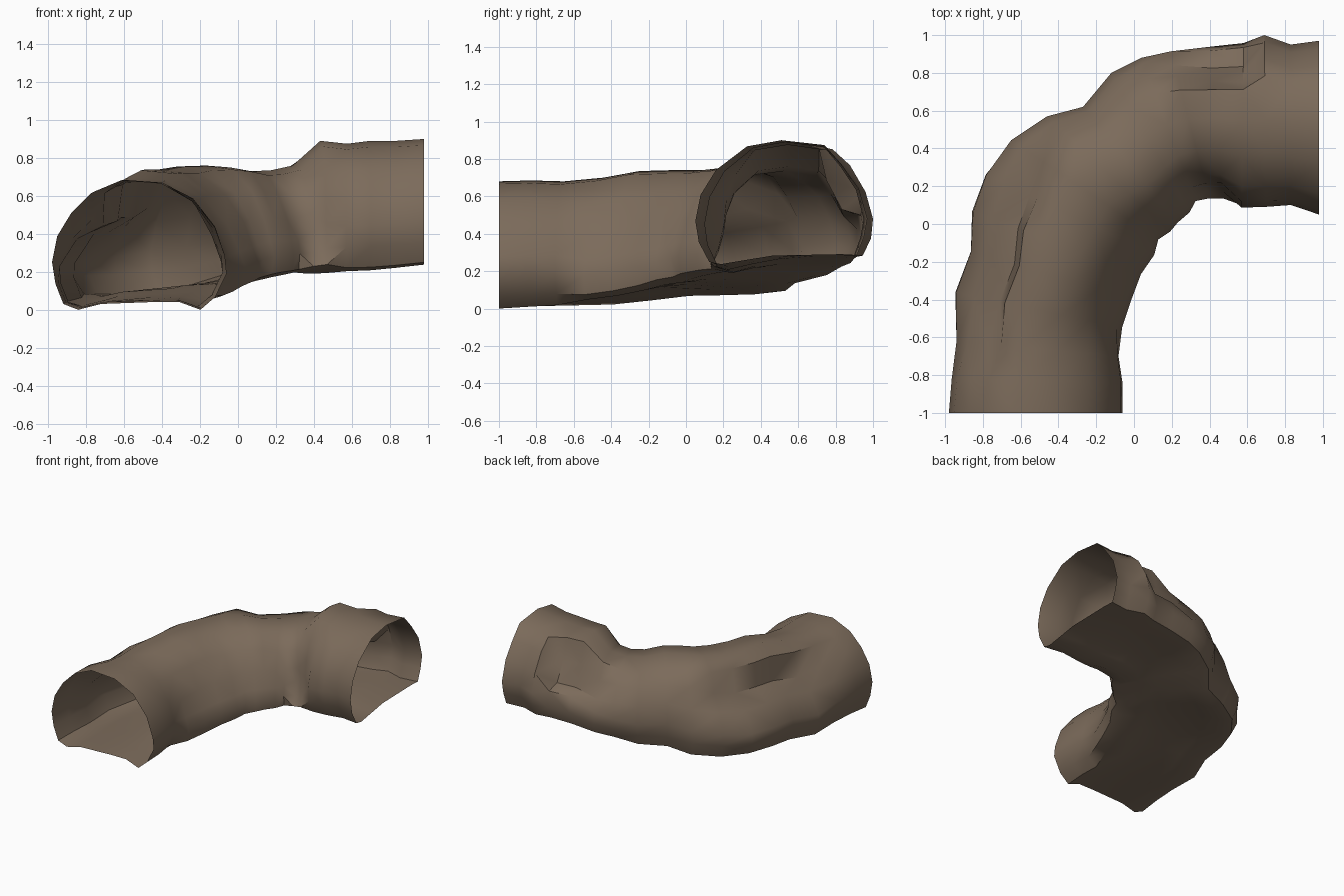
import bpy, bmesh, math, random

if "Cube" in bpy.data.objects:
    bpy.data.objects.remove(bpy.data.objects["Cube"])

random.seed(4)

rock = bpy.data.materials.new("brown rock")
rock.diffuse_color = (0.20, 0.147, 0.104, 1)
rock.use_nodes = True
rock.node_tree.nodes["Principled BSDF"].inputs["Base Color"].default_value = rock.diffuse_color

# Arch profiles at each mouth: (0 inner .. 1 outer, 0 floor .. 1 roof)
FRONT = [(.01, .41), (.07, .64), (.2, .86), (.38, .98), (.61, 1), (.78, .9),
         (.89, .75), (.97, .57), (1, .37), (.98, .2), (.935, .045), (.85, 0),
         (.72, .045), (.42, .06), (.27, .06), (.15, 0), (.065, .1), (0, .28)]
SIDE = [(0, .35), (.03, .56), (.12, .76), (.3, .95), (.5, 1), (.75, .96),
        (.85, .8), (.95, .6), (1, .35), (.98, .2), (.94, .05), (.85, .06),
        (.7, .06), (.45, .06), (.3, .03), (.15, 0), (.08, .02), (.02, .18)]

# Local shape changes (profile point: position) for ranges of stations
LEDGE = {4: (.58, 1), 5: (.69, .9), 6: (.72, .63), 7: (.88, .52), 8: (.98, .3)}
FAR_LEDGE = {5: (.7, .95), 6: (.755, .7), 7: (.84, .45), 8: (.96, .4)}
SLOPED_WALL = {0: (.05, .33), 1: (.11, .54), 2: (.21, .78), 17: (.015, .2),
               16: (.03, .05), 15: (.12, .02)}
HOLLOW_WALL = {0: (.1, .38), 1: (.12, .55), 2: (.17, .75), 17: (.06, .2),
               16: (0, .08)}
CHANGES = [(range(3, 7), LEDGE, 1), (range(2, 8, 5), LEDGE, .6),
           (range(13, 15), FAR_LEDGE, 1), (range(12, 13), FAR_LEDGE, .5),
           (range(3, 12), SLOPED_WALL, .9), (range(12, 14), HOLLOW_WALL, .9)]

# Stations round the bend: inner x, y, outer x, y, inner floor, outer floor, roof
STATIONS = [
    (-.06, -1, -.98, -1, 0, 0, .68),
    (-.06, -.84, -.965, -.82, .01, .01, .685),
    (-.08, -.7, -.95, -.62, .02, .01, .68),
    (-.05, -.55, -.96, -.36, .04, .01, .70),
    (0, -.4, -.88, -.14, .06, .03, .735),
    (.05, -.27, -.87, .07, .09, .05, .74),
    (.12, -.17, -.8, .27, .125, .045, .74),
    (.14, -.09, -.66, .45, .14, .045, .755),
    (.2, -.05, -.46, .57, .16, .055, .76),
    (.24, 0, -.27, .62, .17, .1, .75),
    (.3, .05, -.12, .8, .18, .15, .73),
    (.33, .11, .04, .88, .185, .2, .735),
    (.4, .13, .19, .93, .185, .22, .76),
    (.47, .13, .4, .95, .185, .24, .89),
    (.57, .085, .58, .97, .195, .25, .875),
    (.7, .09, .69, 1, .2, .255, .89),
    (.83, .1, .83, .95, .215, .255, .89),
    (.98, .05, .98, .97, .235, .255, .9)]


def ring(bm, i):
    """One arched cross-section, roughened away from the two mouths."""
    ix, iy, ox, oy, zi, zo, zt = STATIONS[i]
    last = len(STATIONS) - 1
    t = i / last
    verts = []
    for k, (p, q) in enumerate(zip(FRONT, SIDE)):
        u = p[0] + (q[0] - p[0]) * t
        v = p[1] + (q[1] - p[1]) * t
        for stations, shape, amount in CHANGES:
            if i in stations and k in shape:
                u += (shape[k][0] - u) * amount
                v += (shape[k][1] - v) * amount
        if 1 < i < last - 1 and k in (1, 2, 5, 6, 7, 9):
            u += random.uniform(-.01, .01)
            v += random.uniform(-.015, .015)
        floor = zi + (zo - zi) * u
        verts.append(bm.verts.new((ix + (ox - ix) * u, iy + (oy - iy) * u,
                                   floor + (zt - floor) * v)))
    return verts


# Open tunnel shell
bm = bmesh.new()
rings = [ring(bm, i) for i in range(len(STATIONS))]
n = len(FRONT)
for a, b in zip(rings, rings[1:]):
    for k in range(n):
        m = (k + 1) % n
        bm.faces.new((a[k], b[k], b[m], a[m]))
bmesh.ops.triangulate(bm, faces=bm.faces[:])

# Make normals face outwards from the bore
top = max(bm.faces, key=lambda f: f.calc_center_median().z)
bm.normal_update()
if top.normal.z < 0:
    bmesh.ops.reverse_faces(bm, faces=bm.faces[:])

mesh = bpy.data.meshes.new("cave_tunnel_bend")
bm.to_mesh(mesh)
bm.free()
mesh.materials.append(rock)
tunnel = bpy.data.objects.new("cave_tunnel_bend", mesh)
bpy.context.collection.objects.link(tunnel)
bpy.context.view_layer.objects.active = tunnel
tunnel.select_set(True)
bpy.ops.object.shade_smooth_by_angle(angle=math.radians(45))
